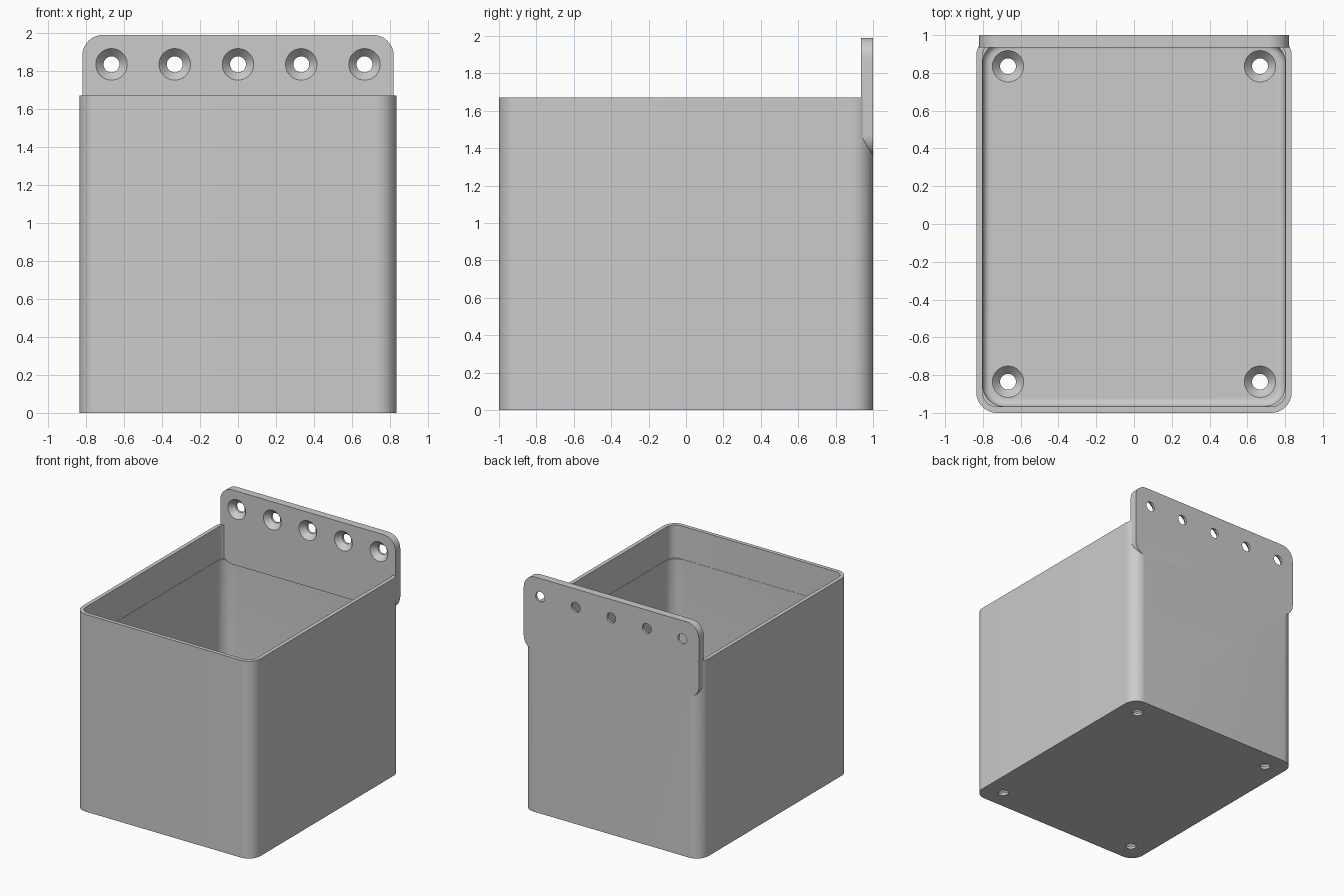
import bpy
import bmesh
from math import sin, cos, pi, radians
from mathutils import Matrix, Vector

cube = bpy.data.objects.get("Cube")
if cube:
    bpy.data.objects.remove(cube, do_unlink=True)

WIDTH, DEPTH, HEIGHT = 1.67, 2.0, 1.67
WALL = 0.035
FLOOR = 0.065
PLATE = 0.065

grey = bpy.data.materials.new("light_grey")
grey.use_nodes = True
grey.diffuse_color = (0.6, 0.6, 0.6, 1)
grey.node_tree.nodes["Principled BSDF"].inputs["Base Color"].default_value = (0.6, 0.6, 0.6, 1)


def rounded_rect(w, h, r, z, steps=12):
    """Counter-clockwise ring of points around a rounded rectangle."""
    ring = []
    for k, (sx, sy) in enumerate([(1, 1), (-1, 1), (-1, -1), (1, -1)]):
        for i in range(steps + 1):
            a = (k + i / steps) * pi / 2
            ring.append(Vector((sx * (w / 2 - r) + r * cos(a),
                                sy * (h / 2 - r) + r * sin(a), z)))
    return ring


def circle(r, z, n=40):
    return [Vector((r * cos(2 * pi * i / n), r * sin(2 * pi * i / n), z)) for i in range(n)]


def add_loft(bm, rings, matrix=Matrix()):
    """Closed solid through a stack of rings, capped at both ends."""
    loops = [[bm.verts.new(matrix @ p) for p in ring] for ring in rings]
    n = len(loops[0])
    for a, b in zip(loops, loops[1:]):
        for i in range(n):
            j = (i + 1) % n
            bm.faces.new((a[i], a[j], b[j], b[i]))
    bm.faces.new(loops[0][::-1])
    bm.faces.new(loops[-1])


def finish(name, bm):
    bmesh.ops.recalc_face_normals(bm, faces=bm.faces)
    mesh = bpy.data.meshes.new(name)
    bm.to_mesh(mesh)
    bm.free()
    mesh.materials.append(grey)
    obj = bpy.data.objects.new(name, mesh)
    bpy.context.collection.objects.link(obj)
    return obj


def solid(name, rings, matrix=Matrix()):
    bm = bmesh.new()
    add_loft(bm, rings, matrix)
    return finish(name, bm)


def combine(target, other, operation):
    """Apply a boolean and remove the helper."""
    mod = target.modifiers.new(operation.lower(), 'BOOLEAN')
    mod.operation = operation
    mod.solver = 'EXACT'
    mod.object = other
    bpy.context.view_layer.objects.active = target
    bpy.ops.object.modifier_apply(modifier=mod.name)
    bpy.data.objects.remove(other, do_unlink=True)


# Outer box
bin_body = solid("storage_bin", [rounded_rect(WIDTH, DEPTH, 0.11, z) for z in (0, HEIGHT)])

# Cavity: filleted floor edge, straight walls, slightly tighter corners near the rim
inner_w, inner_d = WIDTH - 2 * WALL, DEPTH - 2 * WALL
rings = []
fillet = 0.04
for i in range(7):
    a = i / 6 * pi / 2
    inset = fillet * (1 - sin(a))
    rings.append(rounded_rect(inner_w - 2 * inset, inner_d - 2 * inset, 0.11 - inset,
                              FLOOR + fillet * (1 - cos(a))))
ledge = 1.39
rings.append(rounded_rect(inner_w, inner_d, 0.11, ledge))
for z in (ledge, HEIGHT + 0.2):
    rings.append(rounded_rect(inner_w + 0.004, inner_d + 0.004, 0.077, z))
combine(bin_body, solid("cavity_cutter", rings), 'DIFFERENCE')

# Hanging plate along the back, local z pointing to the front
plate_low, plate_high = 1.36, 1.99
upright = Matrix.Rotation(radians(90), 4, 'X')
place = Matrix.Translation((0, DEPTH / 2, (plate_low + plate_high) / 2)) @ upright
plate = solid("mounting_plate",
              [rounded_rect(1.64, plate_high - plate_low, 0.11, z) for z in (0, PLATE)], place)
combine(bin_body, plate, 'UNION')

# Countersunk screw holes in the plate and the floor
drill = [circle(0.042, -0.05), circle(0.042, 0.02), circle(0.083, PLATE), circle(0.083, PLATE + 0.03)]
bm = bmesh.new()
for i in range(-2, 3):
    add_loft(bm, drill, Matrix.Translation((i * 0.333, DEPTH / 2, 1.835)) @ upright)
for sx in (-1, 1):
    for sy in (-1, 1):
        add_loft(bm, drill, Matrix.Translation((sx * 0.667, sy * 0.835, 0)))
combine(bin_body, finish("hole_cutter", bm), 'DIFFERENCE')

# Smooth curves, crisp edges
bpy.ops.object.select_all(action='DESELECT')
bin_body.select_set(True)
bpy.context.view_layer.objects.active = bin_body
bpy.ops.object.shade_smooth_by_angle(angle=radians(30))
